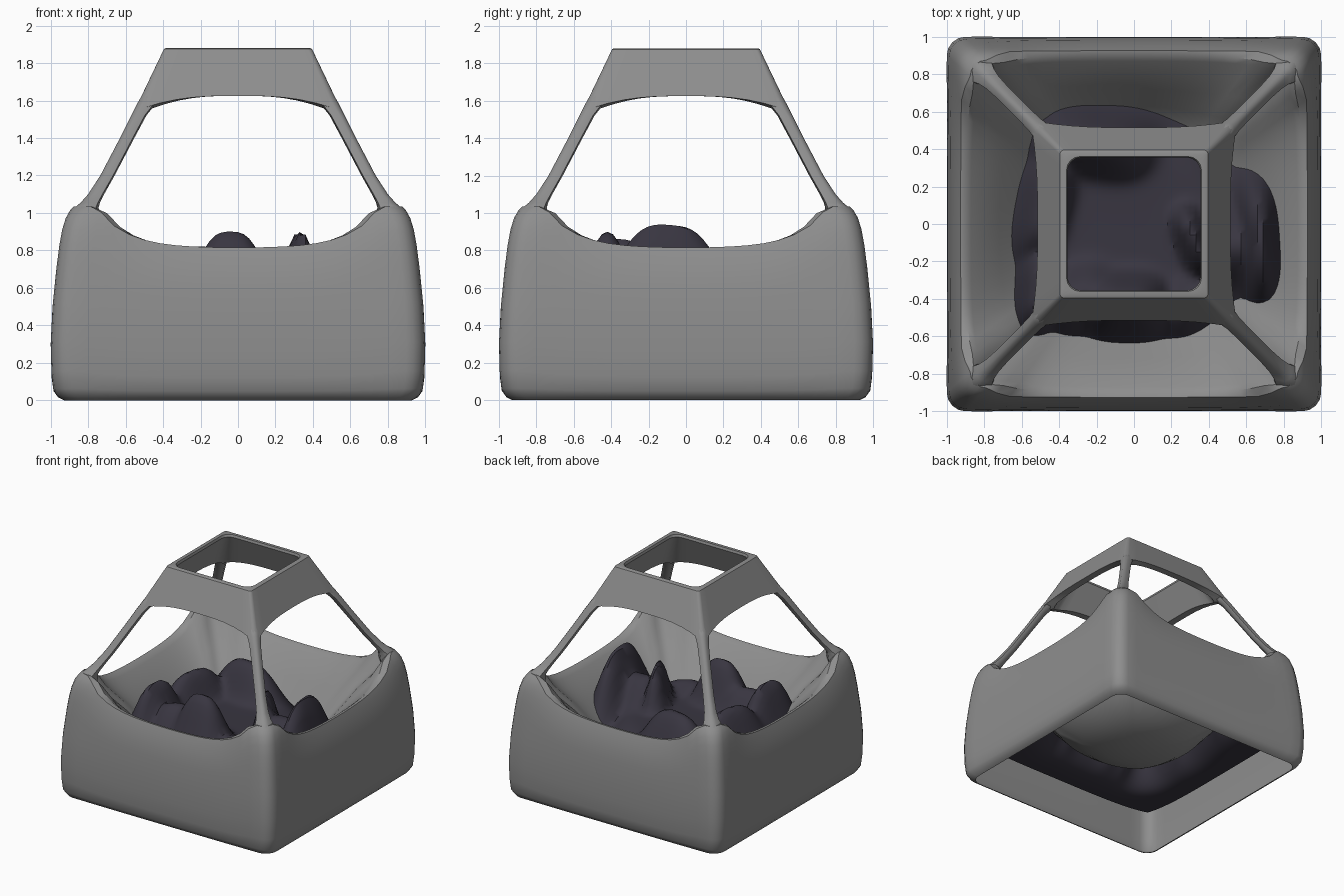
import bpy, math

if "Cube" in bpy.data.objects:
    bpy.data.objects.remove(bpy.data.objects["Cube"])


def rounded_square(r, side=12, arc=4):
    """Unit rounded square outline, counter-clockwise."""
    quarter = [(1.0, -(1 - r) + 2 * (1 - r) * i / side) for i in range(side + 1)]
    for i in range(1, arc):
        a = math.pi / 2 * i / arc
        quarter.append((1 - r + r * math.cos(a), 1 - r + r * math.sin(a)))
    pts = []
    for _ in range(4):
        pts += quarter
        quarter = [(-y, x) for x, y in quarter]
    return pts


def lerp(table, v):
    if v <= table[0][0]:
        return table[0][1]
    for (a, p), (b, q) in zip(table, table[1:]):
        if v <= b:
            return p + (q - p) * (v - a) / (b - a)
    return table[-1][1]


def material(name, rgb):
    mat = bpy.data.materials.new(name)
    mat.diffuse_color = (*rgb, 1)
    mat.use_nodes = True
    mat.node_tree.nodes["Principled BSDF"].inputs["Base Color"].default_value = mat.diffuse_color
    return mat


iron = material("grey_iron", (.27, .27, .27))
coal = material("dark_coal", (.04, .036, .052))


def make(name, verts, faces, angle=35, mat=iron):
    mesh = bpy.data.meshes.new(name)
    mesh.from_pydata(verts, [], faces)
    mesh.update()
    mesh.materials.append(mat)
    ob = bpy.data.objects.new(name, mesh)
    bpy.context.collection.objects.link(ob)
    bpy.ops.object.select_all(action='DESELECT')
    bpy.context.view_layer.objects.active = ob
    ob.select_set(True)
    bpy.ops.object.shade_smooth_by_angle(angle=math.radians(angle))
    return ob


def loft(name, rings, wrap=False, cap_start=False, cap_end=False, angle=35):
    n = len(rings[0])
    verts = [p for ring in rings for p in ring]
    m = len(rings)
    faces = []
    for k in range(m if wrap else m - 1):
        a, b = k * n, (k + 1) % m * n
        faces += [(a + i, a + (i + 1) % n, b + (i + 1) % n, b + i) for i in range(n)]
    if cap_start:
        faces.append(tuple(reversed(range(n))))
    if cap_end:
        faces.append(tuple(range((m - 1) * n, m * n)))
    return make(name, verts, faces, angle)


# Basin: bulging outer wall, dipping rim and inner bowl, open underneath
outline = rounded_square(0.1, side=20)
WIDTH = [(0, .93), (.015, .96), (.05, .985), (.12, .995), (.3, 1.0), (.5, .99), (.7, .97),
         (.82, .955), (.93, .935), (1.0, .91), (1.04, .87)]


def corner(x, y):
    return min(1, min(abs(x), abs(y)) / 0.84)


def rim_rise(x, y):
    u = corner(x, y)
    return 0.055 * u ** 2 + 0.165 * u ** 5


rings = []
for f in (0, .018, .06, .15, .3, .5, .7, .8, .88, .94, .98, 1.0):
    ring = []
    for x, y in outline:
        z = f * (0.815 + rim_rise(x, y))
        w = lerp(WIDTH, z) - .03 * max(0, (f - .7) / .3) ** 2 * (1 - corner(x, y) ** 4)
        ring.append((x * w, y * w, z))
    rings.append(ring)
BOWL = [(.9, .81), (.87, .785), (.8, .715), (.72, .62), (.63, .49), (.53, .37),
        (.4, .28), (.25, .24), (.1, .22)]
for s, zb in BOWL:
    ring = []
    t = min(1, max(0, (s - .35) / .5))
    for x, y in outline:
        k = s * (t + (1 - t) / math.hypot(x, y))
        rise = rim_rise(x, y) * max(0, (s - .5) / .4)
        k -= .2 * rise * (s > .85)
        ring.append((x * k, y * k, zb + rise))
    rings.append(ring)
loft("basin", rings, cap_end=True, angle=40)

# Top collar: sloping square band with arched lower edge
outer, inner = rounded_square(0.06), rounded_square(0.2)


def collar_ring(shape, offset, z_top=None):
    ring = []
    for x, y in shape:
        u = min(abs(x), abs(y))
        z = z_top if z_top else 1.625 - 0.08 * u ** 3
        w = 0.395 + (1.88 - z) * 0.47 - offset
        ring.append((x * w, y * w, z))
    return ring


loft("top_collar", [collar_ring(outer, 0), collar_ring(outer, .002, 1.875),
                    collar_ring(outer, .01, 1.88), collar_ring(inner, .035, 1.88),
                    collar_ring(inner, .05, 1.86), collar_ring(inner, .06)], wrap=True)

# Corner posts: tapering struts from basin shoulders to collar
SECTION = [(0, -.03), (-.01, -.01), (-.03, 0), (-.08, -.01), (-.09, -.05), (-.05, -.09), (-.01, -.08)]
PATH = [(.95, .89, 1.6), (1.0, .885, 1.6), (1.03, .87, 1.4), (1.055, .84, 1.15),
        (1.1, .8, .95), (1.2, .735, .85), (1.4, .63, .85), (1.52, .57, .9),
        (1.58, .54, 1.1), (1.66, .495, .9)]
for i, (sx, sy) in enumerate([(1, 1), (-1, 1), (-1, -1), (1, -1)]):
    rings = []
    for z, m, w in PATH:
        ring = [(sx * (m + a * w), sy * (m + b * w), z) for a, b in SECTION]
        rings.append(ring if sx * sy < 0 else ring[::-1])
    loft("corner_post_%d" % (i + 1), rings, cap_start=True, cap_end=True, angle=60)

# Coal bed: dark lumpy sheet running through the bowl to the walls
# each lump: x, y, height, length, width, direction in degrees
LUMPS = [(.68, -.1, .94, .36, .13, 95), (.5, -.12, .74, .25, .25, 0), (.33, -.1, .9, .22, .1, 110),
         (-.04, -.42, .9, .24, .18, 0), (.3, -.4, .64, .25, .18, 40),
         (-.51, -.36, .86, .27, .13, 80), (-.3, -.38, .74, .25, .2, 20),
         (-.2, .42, .82, .34, .2, 172), (-.47, .08, .8, .34, .15, 75)]


def coal_height(x, y):
    total = (.37 + .18 * math.exp(-(math.hypot(x, y) / .56) ** 8)) ** 16
    for cx, cy, h, a, b, deg in LUMPS:
        c, s = math.cos(math.radians(deg)), math.sin(math.radians(deg))
        u, v = (x - cx) * c + (y - cy) * s, (y - cy) * c - (x - cx) * s
        d = abs(u / a) ** 3 + abs(v / b) ** 2
        total += (.37 + (h - .37) * math.exp(-d)) ** 16 - .37 ** 16
    return total ** (1 / 16)


N = 64
verts = []
for j in range(N + 1):
    for i in range(N + 1):
        x, y = -.96 + 1.92 * i / N, -.96 + 1.92 * j / N
        # pull the corners in to round them
        k = 1 - .06 * (abs(x * y) / .92) ** 4
        verts.append((x * k, y * k, coal_height(x, y)))
faces = [(j * (N + 1) + i, j * (N + 1) + i + 1, (j + 1) * (N + 1) + i + 1, (j + 1) * (N + 1) + i)
         for j in range(N) for i in range(N)]
make("coal_bed", verts, faces, 45, coal)
